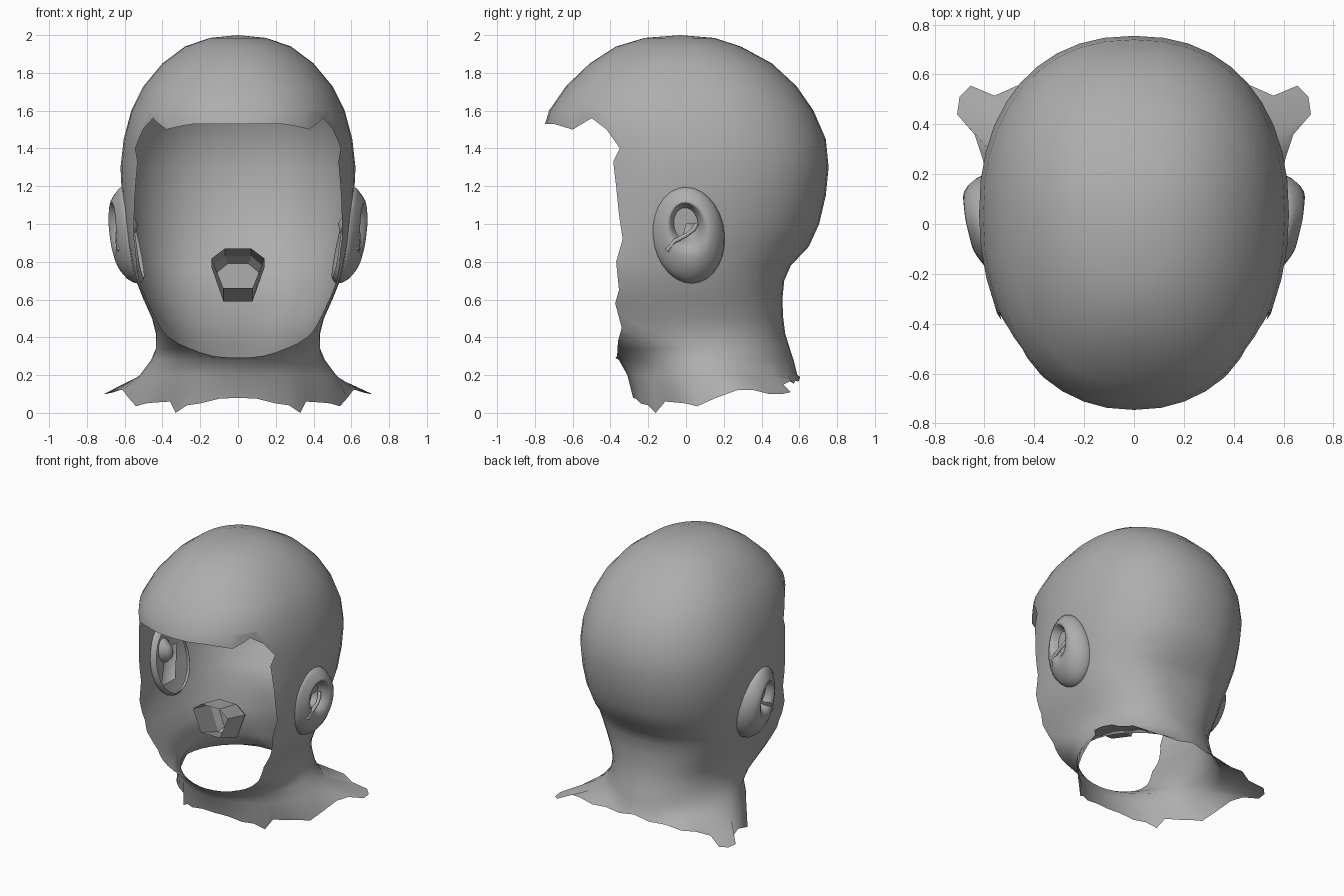
import bpy, bmesh
from math import sin, cos, pi, copysign
from mathutils import Vector
from mathutils.bvhtree import BVHTree

if "Cube" in bpy.data.objects:
    bpy.data.objects.remove(bpy.data.objects["Cube"])

grey = bpy.data.materials.new("plain grey")
grey.use_nodes = True
colour = (0.42, 0.42, 0.42, 1)
grey.diffuse_color = colour
grey.node_tree.nodes["Principled BSDF"].inputs["Base Color"].default_value = colour


def finish(bm, name, smooth=True):
    mesh = bpy.data.meshes.new(name)
    bm.to_mesh(mesh)
    bm.free()
    mesh.materials.append(grey)
    for p in mesh.polygons:
        p.use_smooth = smooth
    obj = bpy.data.objects.new(name, mesh)
    bpy.context.collection.objects.link(obj)


def loft(bm, rings):
    """Join closed rings of points with quads."""
    rows = [[bm.verts.new(p) for p in ring] for ring in rings]
    for a, b in zip(rows, rows[1:]):
        for i in range(len(a)):
            j = (i + 1) % len(a)
            bm.faces.new((a[i], a[j], b[j], b[i]))
    return rows


def cap(bm, row, point):
    tip = bm.verts.new(point)
    for i in range(len(row)):
        bm.faces.new((row[i], row[(i + 1) % len(row)], tip))


def power(v, n):
    return copysign(abs(v) ** (2 / n), v)


# Skull and neck sections: height, half width, front, back, squareness in front
HALF = 20
sections = [
    (0.2, 0.52, -0.31, 0.59, 1.85), (0.28, 0.46, -0.355, 0.57, 1.85),
    (0.34, 0.435, -0.45, 0.55, 2.1), (0.42, 0.435, -0.63, 0.525, 2.3),
    (0.5, 0.455, -0.76, 0.515, 2.5), (0.6, 0.5, -0.8, 0.51, 2.6),
    (0.7, 0.54, -0.8, 0.52, 2.6), (0.78, 0.56, -0.8, 0.555, 2.5),
    (0.88, 0.58, -0.8, 0.65, 2.3), (1.0, 0.6, -0.79, 0.705, 2.2),
    (1.15, 0.615, -0.78, 0.74, 2.1), (1.3, 0.622, -0.77, 0.755, 2.05),
    (1.45, 0.605, -0.77, 0.74, 2.1), (1.6, 0.565, -0.725, 0.675, 2.35),
    (1.73, 0.5, -0.635, 0.585, 2.3), (1.85, 0.4, -0.51, 0.455, 2.2),
    (1.94, 0.28, -0.37, 0.29, 2.1), (1.985, 0.15, -0.22, 0.15, 2)]


def section(z, w, front, back, n):
    mid = front + (back - front) * 0.53
    back_n = 2.25 if z > 0.8 else n
    ring = []
    for i in range(2 * HALF):
        t = pi * i / HALF
        depth, m = (mid - front, n) if cos(t) > 0 else (back - mid, back_n)
        ring.append((w * power(sin(t), m), mid - depth * power(cos(t), m), z))
    return ring


# Ragged hem that flares into two shoulder points
hem_half = [
    (0, -0.28, 0.08), (0.1, -0.265, 0.075), (0.2, -0.24, 0.05),
    (0.27, -0.2, 0.04), (0.33, -0.16, 0), (0.36, -0.11, 0.06),
    (0.44, -0.05, 0.055), (0.49, 0, 0.05), (0.54, 0.06, 0.035),
    (0.58, 0.16, 0.08), (0.61, 0.27, 0.12), (0.64, 0.36, 0.12),
    (0.71, 0.44, 0.1), (0.7, 0.51, 0.1), (0.655, 0.555, 0.11),
    (0.56, 0.515, 0.15), (0.47, 0.555, 0.17), (0.36, 0.57, 0.155),
    (0.24, 0.58, 0.17), (0.12, 0.595, 0.165), (0, 0.605, 0.19)]
hem = hem_half + [(-x, y, z) for x, y, z in hem_half[-2:0:-1]]

head = bmesh.new()
rows = loft(head, [hem] + [section(*s) for s in sections])
cap(head, rows[-1], (0, -0.03, 2))
bmesh.ops.recalc_face_normals(head, faces=head.faces)
skin = BVHTree.FromBMesh(head)

# Face opening, as a side outline (y, z) cut straight through
opening = [(-1, 1.53), (-0.7, 1.53), (-0.6, 1.5), (-0.5, 1.56), (-0.42, 1.5),
           (-0.35, 1.4), (-0.385, 1.33), (-0.37, 1.2), (-0.355, 1.05),
           (-0.335, 0.92), (-0.37, 0.8), (-0.355, 0.65), (-0.375, 0.58),
           (-0.34, 0.45), (-0.36, 0.38), (-0.365, 0.3), (-0.4, 0.27), (-1, 0.27)]


def inside(y, z):
    hit = False
    for (y1, z1), (y2, z2) in zip(opening, opening[1:] + opening[:1]):
        if (z1 > z) != (z2 > z) and y < y1 + (z - z1) * (y2 - y1) / (z2 - z1):
            hit = not hit
    return hit


for (y1, z1), (y2, z2) in zip(opening, opening[1:]):
    near = []
    for f in head.faces:
        ys = [v.co.y for v in f.verts]
        zs = [v.co.z for v in f.verts]
        if (min(ys) <= max(y1, y2) and max(ys) >= min(y1, y2)
                and min(zs) <= max(z1, z2) and max(zs) >= min(z1, z2)):
            near.append(f)
    geom = set(near)
    for f in near:
        geom.update(f.verts, f.edges)
    bmesh.ops.bisect_plane(head, geom=list(geom), dist=1e-5,
                           plane_co=(0, y1, z1), plane_no=(0, z2 - z1, y1 - y2))

EAR_Y, EAR_Z, EAR_W, EAR_H = 0.015, 0.94, 0.19, 0.255


def under_ear(v):
    return ((v.co.y - EAR_Y) / EAR_W) ** 2 + ((v.co.z - EAR_Z) / EAR_H) ** 2 < 0.95


gone = []
for f in head.faces:
    c = f.calc_center_median()
    if inside(c.y, c.z) or all(under_ear(v) for v in f.verts):
        gone.append(f)
bmesh.ops.delete(head, geom=gone, context="FACES")
finish(head, "head_and_neck")

# Ears: rings of (scale, offset from the skin, shift towards the ear hollow)
ear_rings = [(0.9, -0.04, 0), (0.98, -0.02, 0), (1.0, 0, 0), (0.98, 0.02, 0),
             (0.9, 0.045, 0), (0.78, 0.067, 0.1), (0.66, 0.08, 0.3),
             (0.56, 0.084, 0.5), (0.48, 0.074, 0.8), (0.4, 0.045, 1),
             (0.32, -0.01, 1), (0.18, -0.05, 1)]


def ear_point(side, scale, offset, shift, t):
    y = EAR_Y + EAR_W * scale * cos(t) - 0.015 * sin(t) * scale - 0.015 * shift
    z = EAR_Z + EAR_H * scale * sin(t) + 0.06 * shift
    hit = skin.ray_cast(Vector((2, y, z)), Vector((-1, 0, 0)))[0]
    if offset > 0:
        offset *= 0.88 + scale * (0.42 * cos(t) - 0.25 * sin(t))
    return (side * (hit.x + offset), y, z)


for side, name in ((1, "left"), (-1, "right")):
    ear = bmesh.new()
    rows = loft(ear, [[ear_point(side, *r, 2 * pi * i / 28) for i in range(28)]
                      for r in ear_rings])
    cap(ear, rows[-1], ear_point(side, 0, -0.07, 1, 0))
    bmesh.ops.recalc_face_normals(ear, faces=ear.faces)
    if sum(f.normal.x * f.calc_area() for f in ear.faces) * side < 0:
        bmesh.ops.reverse_faces(ear, faces=ear.faces)
    finish(ear, name + "_ear")

    # Ridge curling out of the ear hollow
    curve = bpy.data.curves.new(name + "_ear_ridge", "CURVE")
    curve.dimensions = "3D"
    curve.bevel_depth = 0.012
    curve.bevel_resolution = 2
    curve.materials.append(grey)
    line = curve.splines.new("POLY")
    path = [(0.625, -0.1, 0.86), (0.64, -0.06, 0.91), (0.64, 0, 0.94),
            (0.63, 0.04, 0.97), (0.62, 0.055, 1.0)]
    line.points.add(len(path) - 1)
    for p, (x, y, z) in zip(line.points, path):
        p.co = (side * x, y, z, 1)
    bpy.context.collection.objects.link(
        bpy.data.objects.new(name + "_ear_ridge", curve))


# Mouth pocket: a small faceted bag hanging inside, open to the front
def pocket_ring(y, wide, top, bottom):
    side_z = bottom + (top - bottom) * 0.75
    half = [(wide * 0.5, top), (wide, side_z), (wide * 0.55, bottom)]
    return [(x, y, z) for x, z in half] + [(-x, y, z) for x, z in half[::-1]]


mouth = bmesh.new()
rows = loft(mouth, [pocket_ring(-0.32, 0.14, 0.87, 0.66),
                    pocket_ring(-0.12, 0.14, 0.83, 0.59),
                    pocket_ring(-0.07, 0.11, 0.79, 0.61)])
mouth.faces.new(rows[-1])
bmesh.ops.recalc_face_normals(mouth, faces=mouth.faces)
finish(mouth, "mouth_pocket", smooth=False)
